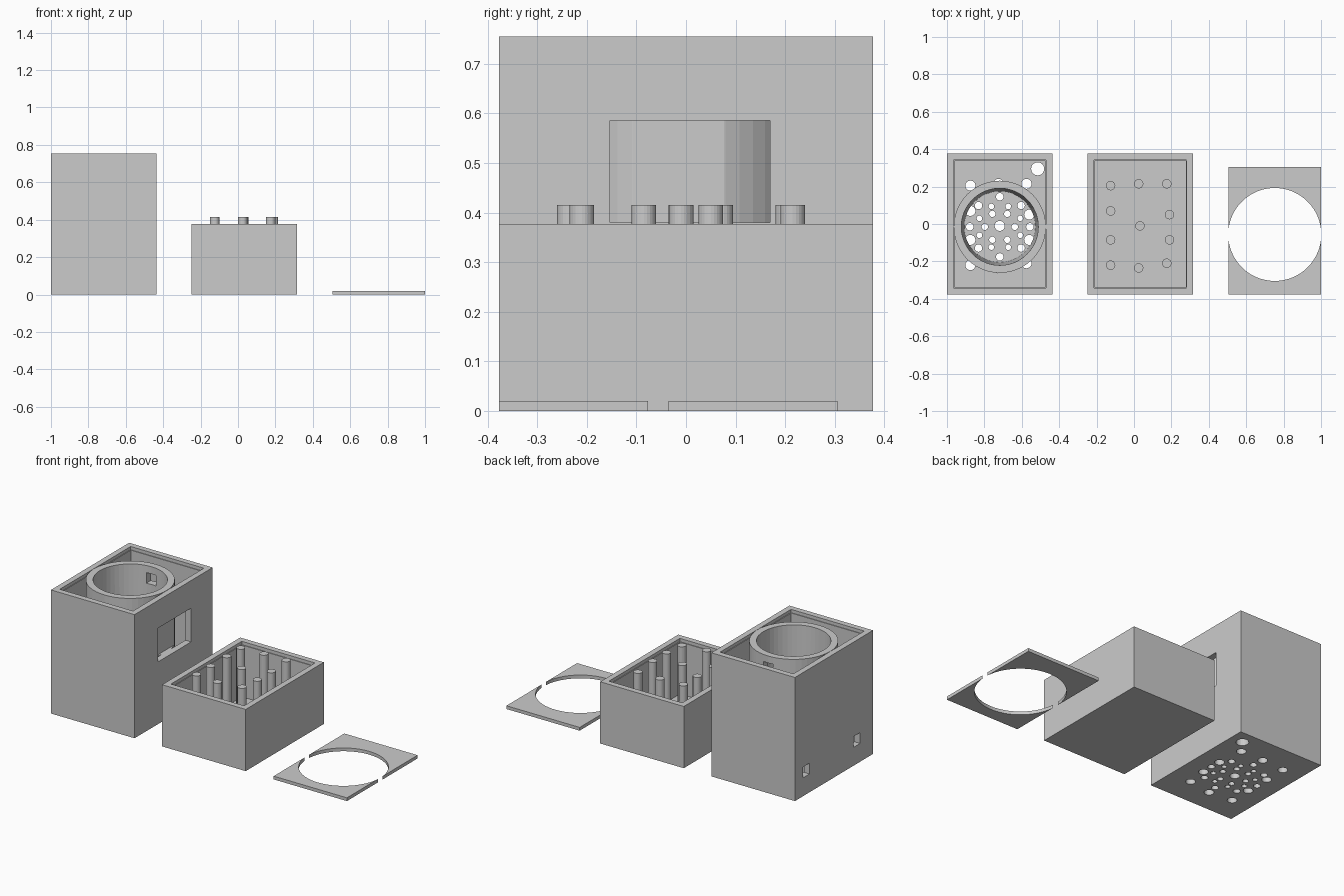
import bpy, bmesh, math
from mathutils import Matrix, Vector

if "Cube" in bpy.data.objects:
    bpy.data.objects.remove(bpy.data.objects["Cube"])


def add_box(bm, x, y, z):
    lo, hi = Vector((x[0], y[0], z[0])), Vector((x[1], y[1], z[1]))
    m = Matrix.Translation((lo + hi) / 2) @ Matrix.Diagonal((*(hi - lo), 1))
    bmesh.ops.create_cube(bm, size=1, matrix=m)


def add_cyl(bm, c, r, z, n=24, r_top=None):
    m = Matrix.Translation((c[0], c[1], (z[0] + z[1]) / 2))
    bmesh.ops.create_cone(bm, cap_ends=True, segments=n, radius1=r,
                          radius2=r if r_top is None else r_top,
                          depth=z[1] - z[0], matrix=m)


def make(name, shapes):
    """Object from a list of (function, *args)."""
    bm = bmesh.new()
    for fn, *args in shapes:
        fn(bm, *args)
    me = bpy.data.meshes.new(name)
    bm.to_mesh(me)
    bm.free()
    ob = bpy.data.objects.new(name, me)
    bpy.context.collection.objects.link(ob)
    return ob


def cut(ob, shapes):
    cutter = make("cutter", shapes)
    cutter.hide_render = True
    mod = ob.modifiers.new("cut", 'BOOLEAN')
    mod.operation, mod.solver, mod.use_self = 'DIFFERENCE', 'EXACT', True
    mod.object = cutter
    bpy.context.view_layer.objects.active = ob
    bpy.ops.object.modifier_apply(modifier=mod.name)
    bpy.data.objects.remove(cutter)


HX, HY = 0.2825, 0.377        # half size of both boxes
WALL, FLOOR, LIP = 0.035, 0.04, 0.004
H1, H2 = 0.755, 0.377         # box heights


def open_box(name, cx, h):
    ob = make(name, [(add_box, (cx - HX, cx + HX), (-HY, HY), (0, h))])
    # lid rebate, then the slightly narrower cavity
    for t, z in ((WALL, h - 0.02), (WALL + LIP, FLOOR)):
        cut(ob, [(add_box, (cx - HX + t, cx + HX - t), (-HY + t, HY - t), (z, h + 0.1))])
    return ob


# pegs of the lower tray; the planter floor repeats the pattern as holes
PEGS = [(-0.125, 0.205), (0.025, 0.215), (0.175, 0.215), (-0.125, 0.07),
        (0.19, 0.05), (0.032, -0.01), (-0.125, -0.085), (0.19, -0.085),
        (-0.125, -0.22), (0.025, -0.235), (0.175, -0.21)]

# planter box
CX, CY = -0.7175, -0.015
planter = open_box("planter_box", CX, H1)
zr = (-0.1, 0.1)
holes = [(add_cyl, (x - 0.75, y), 0.027, zr) for x, y in PEGS]
holes.append((add_cyl, (-0.515, 0.295), 0.035, zr))
for n, rad, r, off in ((6, 0.08, 0.017, 0), (8, 0.118, 0.015, math.pi / 8),
                       (8, 0.161, 0.02, 0)):
    for i in range(n):
        a = 2 * math.pi * i / n + off
        holes.append((add_cyl, (CX + rad * math.cos(a), CY + rad * math.sin(a)), r, zr, 20))
cut(planter, holes)

# side window and two small side ports
window = (add_box, (-0.489, -0.4), (-0.153, 0.169), (0.38, 0.586))
cut(planter, [window] + [(add_box, (-1.1, -0.94), (y - 0.032, y + 0.032), (0.112, 0.178))
                         for y in (0.268, -0.22)])

# round sleeve standing in the planter
sleeve = make("pot_sleeve", [(add_cyl, (CX, CY), 0.2465, (FLOOR, H1), 48)])
cut(sleeve, [(add_cyl, (CX, CY), 0.19, (FLOOR - 0.003, H1 + 0.003), 48, 0.206)])
cut(sleeve, [window])
cut(sleeve, [(add_box, (CX - 0.032, CX + 0.032), (0.1, 0.3), (0.648, 0.712))])

# lower tray with pegs
open_box("water_tray", 0.0335, H2)
make("tray_pegs", [(add_cyl, p, 0.025, (FLOOR - 0.01, 0.415)) for p in PEGS])

# lid, split in two by its round opening
lid = make("lid", [(add_box, (0.505, 1.0), (-HY, 0.305), (0, 0.02))])
cut(lid, [(add_cyl, (0.7525, -0.056), 0.2485, (-0.1, 0.1), 96)])
